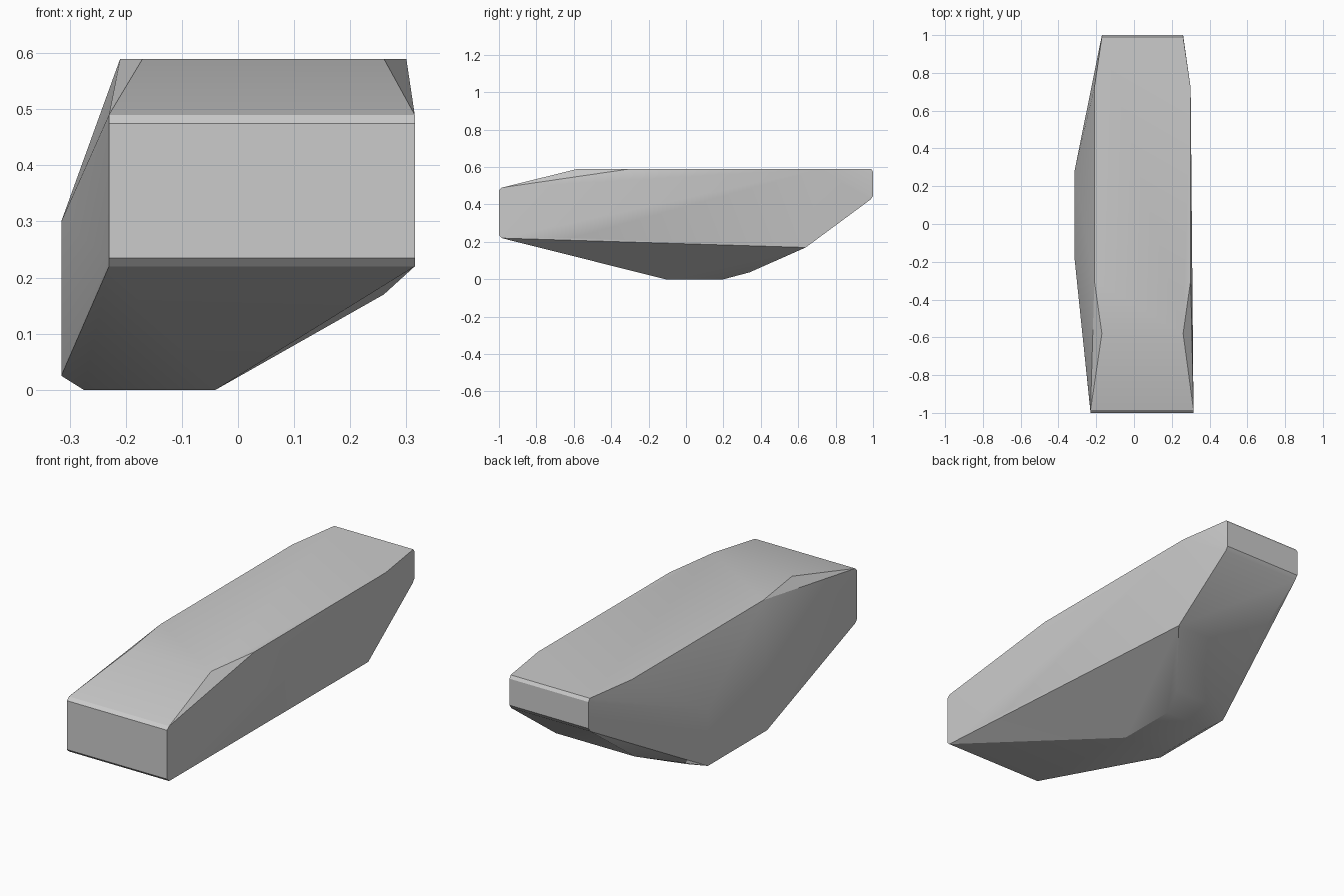
import bpy
import bmesh
import math

# Remove the default object
default_cube = bpy.data.objects.get("Cube")
if default_cube:
    bpy.data.objects.remove(default_cube, do_unlink=True)


def make_material(name, color):
    material = bpy.data.materials.new(name)
    material.use_nodes = True
    material.diffuse_color = color
    shader = material.node_tree.nodes["Principled BSDF"]
    shader.inputs["Base Color"].default_value = color
    return material


def grid(x_values, profile):
    """Repeat a side profile of (y, z) positions at each x position."""
    return [(x, y, z) for x in x_values for y, z in profile]


def faceted_stone(name, points, material):
    """Wrap the corner points in one convex, faceted skin."""
    bm = bmesh.new()
    corners = [bm.verts.new(point) for point in points]
    hull = bmesh.ops.convex_hull(bm, input=corners)
    unused = {item for item in hull["geom_interior"] + hull["geom_unused"]
              if isinstance(item, bmesh.types.BMVert)}
    bmesh.ops.delete(bm, geom=list(unused), context="VERTS")

    # Join the coplanar triangles into clean facets
    bmesh.ops.dissolve_limit(bm, angle_limit=math.radians(1),
                             verts=bm.verts, edges=bm.edges)
    bmesh.ops.recalc_face_normals(bm, faces=bm.faces)

    mesh = bpy.data.meshes.new(name)
    bm.to_mesh(mesh)
    bm.free()
    mesh.materials.append(material)
    stone = bpy.data.objects.new(name, mesh)
    bpy.context.collection.objects.link(stone)

    # Soften shallow edges and keep the strong creases
    bpy.ops.object.select_all(action="DESELECT")
    stone.select_set(True)
    bpy.context.view_layer.objects.active = stone
    bpy.ops.object.shade_smooth_by_angle(angle=math.radians(28))
    return stone


top = 0.59
points = []

# Front end with narrow chamfers along its upper and lower edges
points += grid((-0.23, 0.315),
               [(-0.985, 0.22), (-1, 0.235), (-1, 0.475), (-0.985, 0.49)])

# Back end with narrow chamfers
points += grid((-0.17, 0.26),
               [(0.985, 0.425), (1, 0.445), (1, 0.575), (0.99, top)])

# Flat top: narrow at the front ramp, wide along the middle
points += grid((-0.17, 0.26), [(-0.58, top)])
points += grid((-0.21, 0.3), [(-0.3, top), (0.72, top)])

# Bulging side wall
points += grid([-0.315], [(-0.18, 0.025), (0.28, 0.025),
                          (-0.18, 0.3), (0.28, 0.3)])

# Small flat base and the underside rising towards the back
points += grid((-0.275, -0.04), [(-0.11, 0), (0.2, 0)])
points += grid((-0.24, 0.02), [(0.34, 0.037)])
points += grid((-0.17, 0.26), [(0.64, 0.17)])

# Lower kink on the straight side wall
points += grid([0.308], [(-0.6, 0.222)])

stone_grey = make_material("stone grey", (0.6, 0.6, 0.6, 1))
faceted_stone("long_faceted_stone", points, stone_grey)
